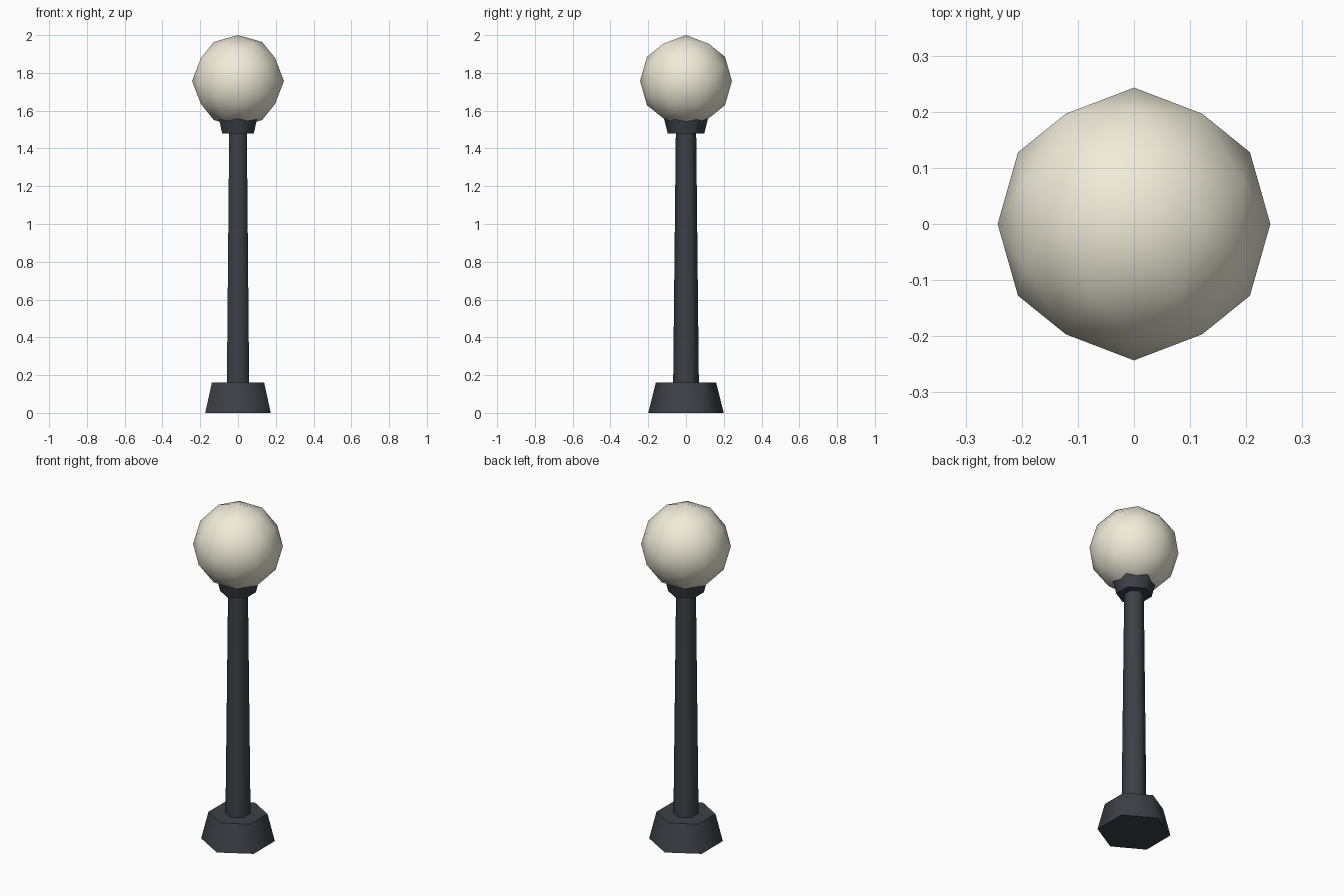
import bpy, bmesh, math
from mathutils import Vector
from itertools import combinations

if "Cube" in bpy.data.objects:
    bpy.data.objects.remove(bpy.data.objects["Cube"])

SIDES = 6


def material(name, rgb):
    m = bpy.data.materials.new(name)
    m.diffuse_color = (*rgb, 1)
    m.use_nodes = True
    m.node_tree.nodes["Principled BSDF"].inputs["Base Color"].default_value = m.diffuse_color
    return m


def smooth(obj, degrees):
    bpy.ops.object.select_all(action='DESELECT')
    obj.select_set(True)
    bpy.context.view_layer.objects.active = obj
    bpy.ops.object.shade_smooth_by_angle(angle=math.radians(degrees))


def frustum(name, r_bottom, r_top, z0, z1, mat):
    # Hexagonal taper with corners on the y axis
    bpy.ops.mesh.primitive_cone_add(vertices=SIDES, radius1=r_bottom, radius2=r_top,
                                    depth=z1 - z0, location=(0, 0, (z0 + z1) / 2))
    obj = bpy.context.object
    obj.name = name
    obj.data.materials.append(mat)
    smooth(obj, 65)
    return obj


def globe(name, radius, z, mat):
    # Icosahedron with its two-fold axes on x, y and z, split once onto the sphere
    phi = (1 + math.sqrt(5)) / 2
    corners = []
    for a in (-1, 1):
        for b in (-phi, phi):
            corners += [Vector((b, a, 0)), Vector((0, b, a)), Vector((a, 0, b))]
    middles = [p + q for p, q in combinations(corners, 2) if (p - q).length < 2.1]
    bm = bmesh.new()
    for p in corners + middles:
        bm.verts.new(p.normalized() * radius)
    bmesh.ops.convex_hull(bm, input=bm.verts[:])
    bmesh.ops.recalc_face_normals(bm, faces=bm.faces[:])
    mesh = bpy.data.meshes.new(name)
    bm.to_mesh(mesh)
    bm.free()
    obj = bpy.data.objects.new(name, mesh)
    obj.location.z = z
    bpy.context.collection.objects.link(obj)
    mesh.materials.append(mat)
    smooth(obj, 65)
    return obj


iron = material("dark_iron", (0.045, 0.052, 0.063))
glass = material("cream_glass", (0.87, 0.84, 0.70))

# Foot, post, collar and lamp globe
frustum("base", 0.20, 0.16, 0.0, 0.16, iron)
frustum("post", 0.068, 0.054, 0.16, 1.48, iron)
frustum("collar", 0.097, 0.117, 1.48, 1.56, iron)
globe("lamp_globe", 0.243, 1.757, glass)
